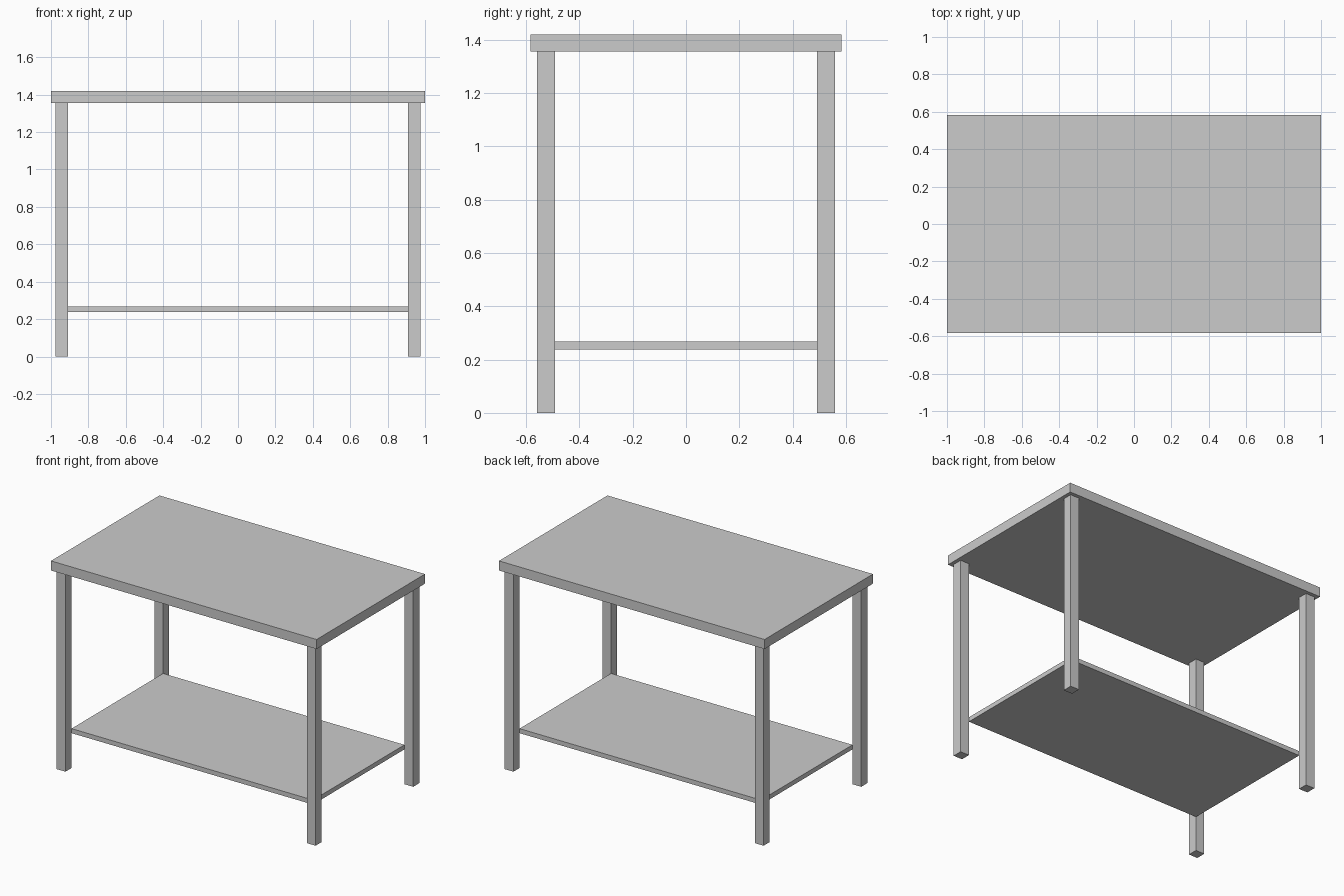
import bpy

if "Cube" in bpy.data.objects:
    bpy.data.objects.remove(bpy.data.objects["Cube"])


def box(name, lo, hi):
    """Axis-aligned box between two corners."""
    size = [b - a for a, b in zip(lo, hi)]
    centre = [(a + b) / 2 for a, b in zip(lo, hi)]
    bpy.ops.mesh.primitive_cube_add(size=1, location=centre)
    ob = bpy.context.object
    ob.name = name
    ob.scale = size
    bpy.ops.object.transform_apply(location=False, rotation=False, scale=True)
    return ob


TOP_Z, UNDER_Z = 1.42, 1.355
LEG = 0.066
LEG_X, LEG_Y = 0.975, 0.558          # outer faces of the legs
IN_X, IN_Y = LEG_X - LEG, LEG_Y - LEG  # inner faces of the legs

# Table top
box("table_top", (-1, -0.583, UNDER_Z), (1, 0.583, TOP_Z))

# Lower shelf, meeting the inner corners of the legs
box("lower_shelf", (-IN_X, -IN_Y, 0.237), (IN_X, IN_Y, 0.268))

# Four square legs
for sx, side in ((-1, "left"), (1, "right")):
    for sy, end in ((-1, "front"), (1, "back")):
        xs = sorted((sx * IN_X, sx * LEG_X))
        ys = sorted((sy * IN_Y, sy * LEG_Y))
        box(f"{end}_{side}_leg", (xs[0], ys[0], 0), (xs[1], ys[1], UNDER_Z))
